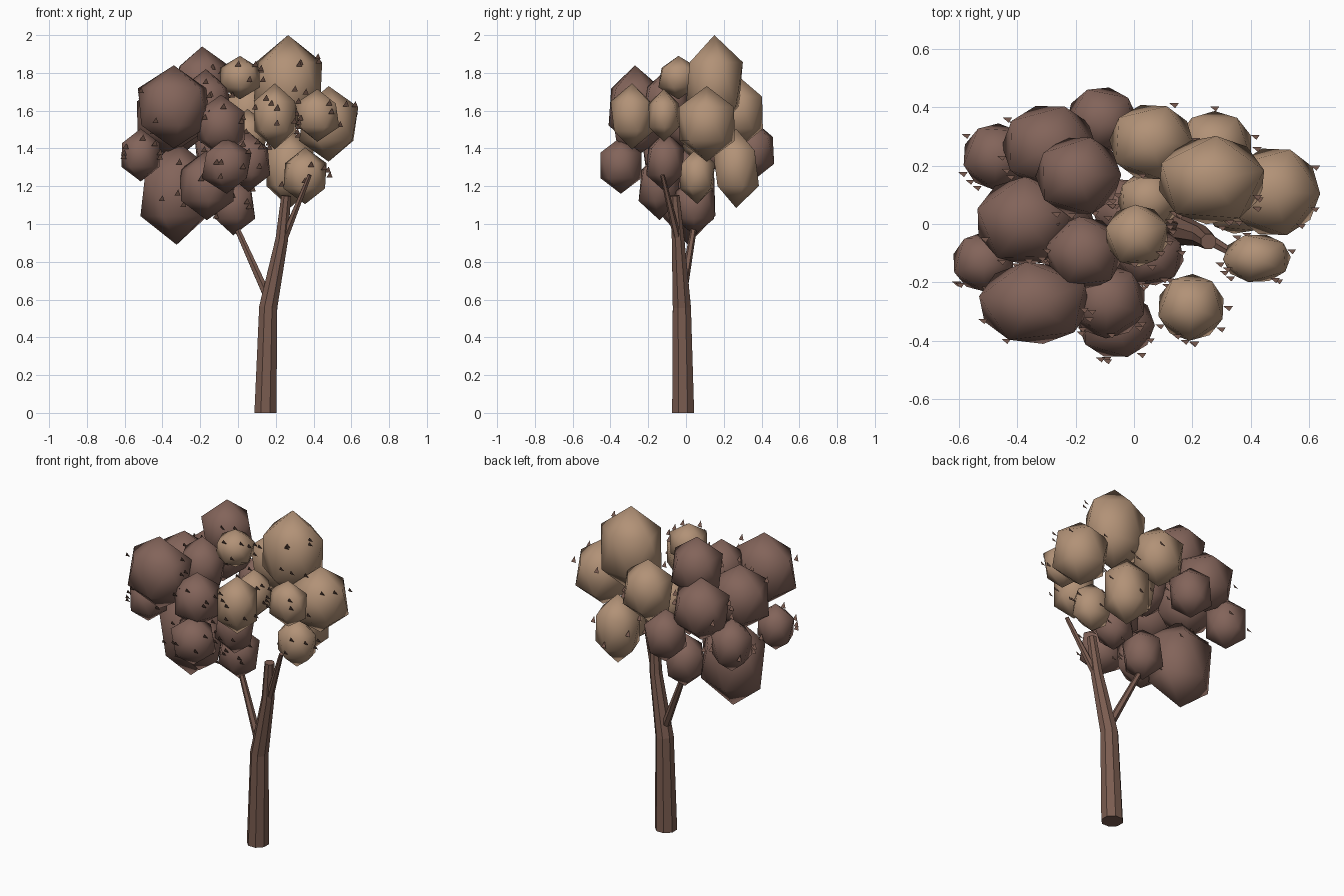
import bpy, bmesh, math, random
from mathutils import Vector, Matrix

if "Cube" in bpy.data.objects:
    bpy.data.objects.remove(bpy.data.objects["Cube"])

random.seed(4)


def material(name, rgb):
    m = bpy.data.materials.new(name)
    lin = [((c / 255 + 0.055) / 1.055) ** 2.4 for c in rgb]
    m.diffuse_color = (*lin, 1)
    m.use_nodes = True
    m.node_tree.nodes["Principled BSDF"].inputs["Base Color"].default_value = m.diffuse_color
    return m


BARK = material("bark_brown", (122, 92, 80))
DARK = material("dark_foliage", (131, 100, 90))
TAN = material("tan_foliage", (178, 146, 119))


def make_object(name, bm, mat, smooth=False):
    me = bpy.data.meshes.new(name)
    bm.normal_update()
    bm.to_mesh(me)
    bm.free()
    me.materials.append(mat)
    for p in me.polygons:
        p.use_smooth = smooth
    ob = bpy.data.objects.new(name, me)
    bpy.context.collection.objects.link(ob)
    return ob


def limb(name, path, sides, flat_rings=False):
    """Tapered tube through (x, y, z, radius) points."""
    bm = bmesh.new()
    rings = []
    for i, (x, y, z, r) in enumerate(path):
        a = Vector(path[max(i - 1, 0)][:3])
        b = Vector(path[min(i + 1, len(path) - 1)][:3])
        d = Vector((0, 0, 1)) if i == 0 and flat_rings else (b - a).normalized()
        q = Vector((0, 0, 1)).rotation_difference(d)
        rings.append([bm.verts.new(Vector((x, y, z)) + q @ Vector(
            (r * math.cos(t), r * math.sin(t), 0)))
            for t in [math.tau * (k + 0.5) / sides for k in range(sides)]])
    for lo, hi in zip(rings, rings[1:]):
        for k in range(sides):
            n = (k + 1) % sides
            bm.faces.new((lo[k], lo[n], hi[n], hi[k]))
    bm.faces.new(rings[0][::-1])
    bm.faces.new(rings[-1])
    return make_object(name, bm, BARK)


# Trunk and branches
limb("trunk", [(0.145, -0.015, 0, 0.063), (0.16, -0.022, 0.56, 0.052),
               (0.232, -0.042, 0.92, 0.036), (0.255, -0.06, 1.15, 0.028)], 8, True)
limb("left_branch", [(0.155, -0.02, 0.62, 0.024), (-0.03, 0.05, 1.03, 0.015)], 6)
limb("right_branch", [(0.235, -0.04, 0.90, 0.022), (0.38, -0.125, 1.26, 0.012)], 6)

# Foliage clumps: centre, then half sizes in x, y, z
tan_clumps = [
    (0.265, 0.15, 1.74, 0.183, 0.15, 0.26),
    (0.48, 0.11, 1.53, 0.155, 0.152, 0.2),
    (0.42, -0.117, 1.575, 0.115, 0.083, 0.14),
    (0.195, -0.285, 1.57, 0.114, 0.113, 0.175),
    (0.01, -0.04, 1.775, 0.108, 0.105, 0.115),
    (0.06, 0.28, 1.59, 0.143, 0.13, 0.19),
    (0.275, 0.265, 1.295, 0.13, 0.12, 0.21),
    (0.355, 0.06, 1.255, 0.115, 0.093, 0.15),
    (0.05, 0.08, 1.46, 0.105, 0.1, 0.15),
]
dark_clumps = [
    (-0.34, -0.27, 1.62, 0.19, 0.14, 0.22),
    (-0.19, 0.165, 1.75, 0.145, 0.135, 0.19),
    (-0.17, -0.1, 1.64, 0.13, 0.125, 0.18),
    (-0.09, -0.265, 1.52, 0.13, 0.125, 0.165),
    (-0.06, -0.345, 1.31, 0.13, 0.113, 0.15),
    (-0.515, -0.13, 1.365, 0.105, 0.1, 0.14),
    (-0.47, 0.23, 1.38, 0.115, 0.113, 0.16),
    (-0.37, 0.01, 1.56, 0.17, 0.15, 0.2),
    (-0.11, 0.355, 1.39, 0.12, 0.113, 0.16),
    (-0.29, 0.265, 1.565, 0.16, 0.143, 0.19),
    (-0.325, 0.01, 1.165, 0.19, 0.148, 0.275),
    (-0.165, -0.14, 1.205, 0.145, 0.11, 0.185),
    (-0.025, 0.045, 1.1, 0.115, 0.11, 0.16),
    (0.055, -0.11, 1.33, 0.115, 0.1, 0.16),
]

leaves = bmesh.new()


def scatter_leaves(c, size, count):
    """Tiny flat triangles just off the clump surface, mostly at the front."""
    for _ in range(count):
        a = random.uniform(0, math.tau)
        if math.sin(a) > 0.3 and random.random() < 0.6:
            a = -a
        h = random.uniform(-0.35, 0.6)
        w = math.sqrt(1 - h * h)
        d = Vector((w * math.cos(a), w * math.sin(a), h))
        pos = c + d * size * 1.04 + d * 0.01
        tri = [(-0.016, 0.006, -0.013), (0.016, 0.006, -0.013), (0.004, -0.011, 0.018)]
        leaves.faces.new([leaves.verts.new(pos + Vector(t)) for t in tri])


for label, mat, clumps in (("tan_clump", TAN, tan_clumps), ("dark_clump", DARK, dark_clumps)):
    for i, (x, y, z, sx, sy, sz) in enumerate(clumps):
        bm = bmesh.new()
        # Twenty-sided ball, poles up; widened so its ring reaches the half sizes
        m = (Matrix.Translation((x, y, z))
             @ Matrix.Diagonal((sx / 0.885, sy / 0.885, sz, 1))
             @ Matrix.Rotation(random.uniform(0, math.tau), 4, 'Z'))
        bmesh.ops.create_icosphere(bm, subdivisions=1, radius=1, matrix=m)
        make_object(f"{label}_{i + 1}", bm, mat, smooth=True)
        scatter_leaves(Vector((x, y, z)), Vector((sx, sy, sz)), 7)

make_object("loose_leaves", leaves, BARK)
